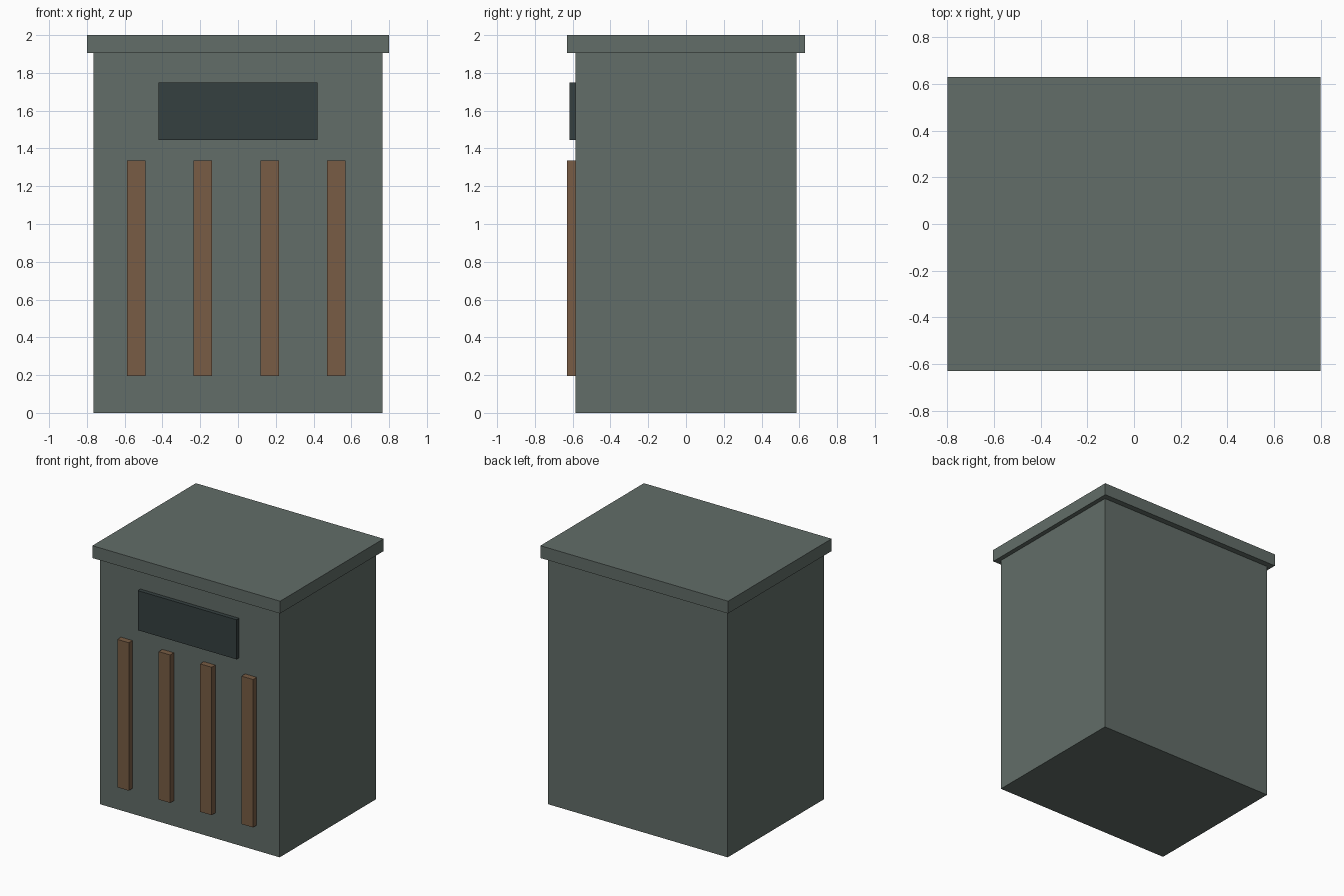
import bpy

cube = bpy.data.objects.get("Cube")
if cube:
    bpy.data.objects.remove(cube, do_unlink=True)


def material(name, rgb):
    mat = bpy.data.materials.new(name)
    mat.use_nodes = True
    colour = (*rgb, 1.0)
    mat.diffuse_color = colour
    mat.node_tree.nodes["Principled BSDF"].inputs["Base Color"].default_value = colour
    return mat


def box(name, x, y, z, mat):
    """Box spanning the given (low, high) range on each axis."""
    spans = (x, y, z)
    bpy.ops.mesh.primitive_cube_add(size=1, location=[(a + b) / 2 for a, b in spans])
    obj = bpy.context.object
    obj.name = name
    obj.scale = [b - a for a, b in spans]
    bpy.ops.object.transform_apply(location=False, rotation=False, scale=True)
    obj.data.materials.append(mat)
    return obj


grey_green = material("grey green", (0.122, 0.153, 0.138))
dark_slate = material("dark slate", (0.036, 0.051, 0.051))
brown = material("brown wood", (0.188, 0.107, 0.058))

FRONT = -0.585

# Cabinet body and overhanging lid
box("body", (-0.765, 0.765), (FRONT, -FRONT), (0, 1.905), grey_green)
box("lid", (-0.8, 0.8), (-0.63, 0.63), (1.905, 2.0), grey_green)

# Dark opening panel on the front
box("front_panel", (-0.422, 0.42), (-0.617, FRONT), (1.445, 1.75), dark_slate)

# Row of upright slats below the panel
for i in range(4):
    centre = -0.539 + i * 0.353
    box(f"slat_{i + 1}", (centre - 0.049, centre + 0.049), (-0.63, FRONT),
        (0.195, 1.335), brown)
